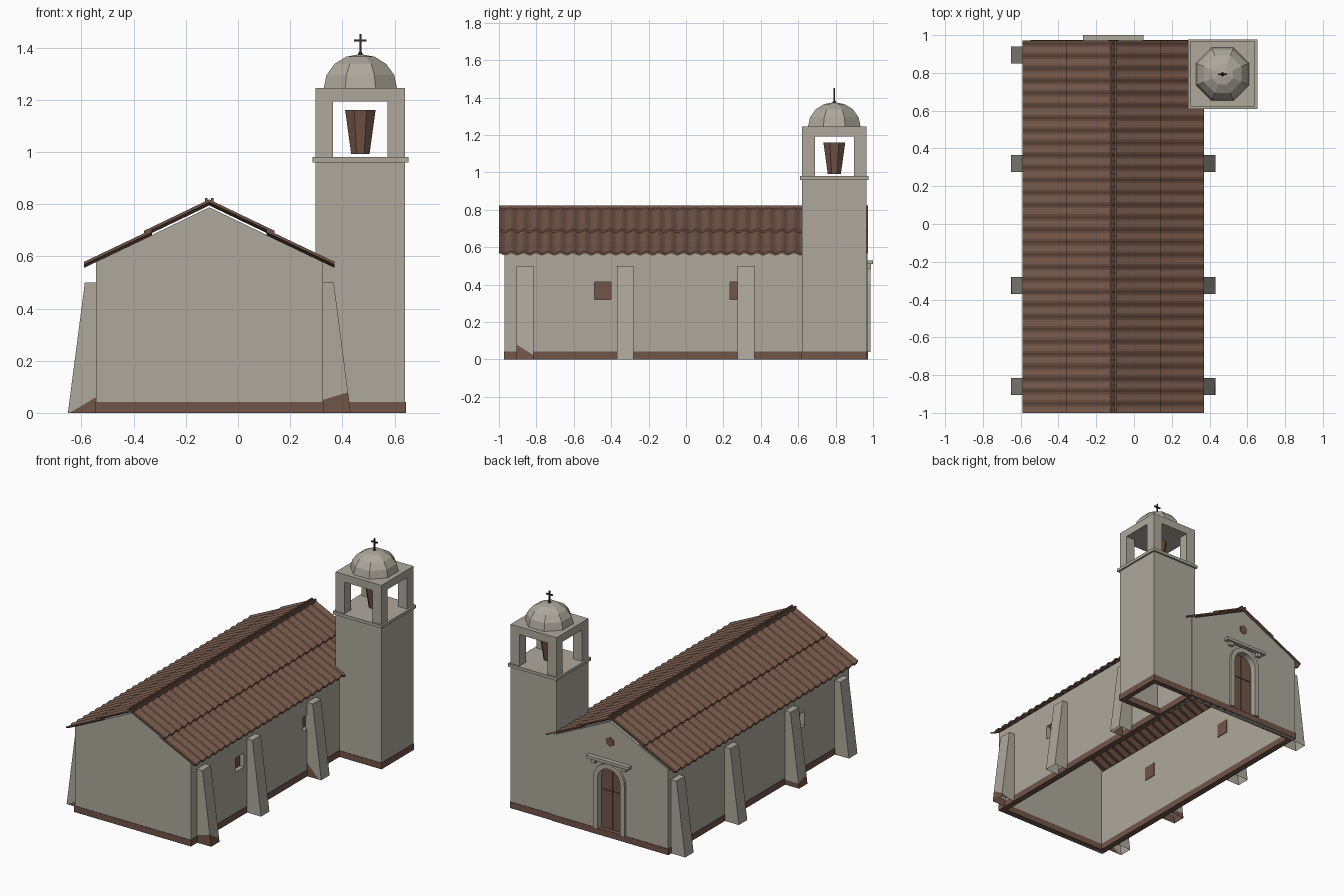
import bpy, bmesh, math
from mathutils import Vector

if "Cube" in bpy.data.objects:
    bpy.data.objects.remove(bpy.data.objects["Cube"])


def material(name, rgb):
    m = bpy.data.materials.new(name)
    m.diffuse_color = (*rgb, 1)
    m.use_nodes = True
    m.node_tree.nodes["Principled BSDF"].inputs["Base Color"].default_value = m.diffuse_color
    return m


PLASTER = material("plaster", (0.42, 0.395, 0.335))
CLAY = material("clay_brown", (0.165, 0.09, 0.064))
IRON = material("dark_iron", (0.035, 0.025, 0.02))


def finish(name, bm, *mats):
    bmesh.ops.recalc_face_normals(bm, faces=bm.faces)
    me = bpy.data.meshes.new(name)
    bm.to_mesh(me)
    bm.free()
    for m in mats:
        me.materials.append(m)
    ob = bpy.data.objects.new(name, me)
    bpy.context.collection.objects.link(ob)
    return ob


def prism(name, pts, a, b, mat, axis="y", open_bottom=False):
    """Extrude a profile of (u, z) points, or (x, y) for axis z, from a to b."""
    place = {"x": lambda u, v, w: (w, u, v), "y": lambda u, v, w: (u, w, v),
             "z": lambda u, v, w: (u, v, w)}[axis]
    bm = bmesh.new()
    f = bm.faces.new([bm.verts.new(place(u, v, a)) for u, v in pts])
    r = bmesh.ops.extrude_face_region(bm, geom=[f])
    top = [e for e in r["geom"] if isinstance(e, bmesh.types.BMVert)]
    bmesh.ops.translate(bm, verts=top, vec=place(0, 0, b - a))
    ob_faces = [f for f in bm.faces if max(v.co.z for v in f.verts) < 1e-4]
    bmesh.ops.recalc_face_normals(bm, faces=bm.faces)
    if open_bottom:
        bmesh.ops.delete(bm, geom=ob_faces, context="FACES")
    return finish(name, bm, mat)


def box(name, x0, x1, y0, y1, z0, z1, mat, open_bottom=False):
    return prism(name, [(x0, y0), (x1, y0), (x1, y1), (x0, y1)], z0, z1, mat, "z", open_bottom)


def ring(name, x0, x1, y0, y1, z0, z1, t, mat):
    """Rectangular band with an open middle."""
    bm = bmesh.new()
    loops = []
    for d, z in ((0, z0), (0, z1), (t, z1), (t, z0)):
        loops.append([bm.verts.new(p) for p in ((x0 + d, y0 + d, z), (x1 - d, y0 + d, z),
                                               (x1 - d, y1 - d, z), (x0 + d, y1 - d, z))])
    for i in range(4):
        A, B = loops[i], loops[(i + 1) % 4]
        for j in range(4):
            k = (j + 1) % 4
            bm.faces.new((A[j], A[k], B[k], B[j]))
    return finish(name, bm, mat)


def lathe(name, rings, cx, cy, mat, n=8, turn=math.pi / 8):
    bm = bmesh.new()
    rows = [[bm.verts.new((cx + r * math.cos(turn + i * math.tau / n),
                           cy + r * math.sin(turn + i * math.tau / n), z))
             for i in range(n)] for r, z in rings]
    for A, B in zip(rows, rows[1:]):
        for i in range(n):
            bm.faces.new((A[i], A[(i + 1) % n], B[(i + 1) % n], B[i]))
    bm.faces.new(rows[0])
    bm.faces.new(rows[-1])
    return finish(name, bm, mat)


def cut(ob, cutter):
    mod = ob.modifiers.new("cut", "BOOLEAN")
    mod.object, mod.solver = cutter, "EXACT"
    bpy.context.view_layer.objects.active = ob
    bpy.ops.object.modifier_apply(modifier=mod.name)
    bpy.data.objects.remove(cutter)


CX, HW, HL, T = -0.11, 0.435, 0.97, 0.035   # nave centre, half sizes, wall thickness
EAVE, PEAK = 0.578, 0.788

# Nave walls with recessed windows
for side, label in ((-1, "left"), (1, "right")):
    xo, xi = CX + side * HW, CX + side * (HW - T)
    x0, x1 = min(xo, xi), max(xo, xi)
    wall = box(label + "_wall", x0, x1, -HL + T, HL - T, 0, EAVE, PLASTER)
    for y in (-0.445, 0.28):
        cut(wall, box("window_cutter", x0 - 0.1, x1 + 0.1, y - 0.045, y + 0.045, 0.32, 0.415, PLASTER))
        box(label + "_window_shutter", xi - 0.004, xi + 0.004, y - 0.045, y + 0.045, 0.32, 0.415, CLAY)

gable = [(CX - HW, 0), (CX + HW, 0), (CX + HW, EAVE), (CX, PEAK), (CX - HW, EAVE)]
prism("front_wall", gable, -HL, -HL + T, PLASTER)
door_wall = prism("door_wall", gable, HL - T, HL, PLASTER)


def arch(r, z0, spring, n=12):
    arc = [(CX + r * math.cos(math.pi * i / n), spring + r * math.sin(math.pi * i / n))
           for i in range(n + 1)]
    return [(CX + r, z0)] + arc + [(CX - r, z0)]


# Arched doorway with surround, lintel and two leaves
R, SPRING, SILL = 0.085, 0.385, 0.04
cut(door_wall, prism("door_cutter", arch(R, SILL, SPRING), HL - 0.1, HL + 0.1, PLASTER))
prism("door_surround", arch(0.118, SILL, SPRING) + arch(R, SILL, SPRING)[::-1],
      HL - 0.005, HL + 0.016, PLASTER)
box("door_lintel", CX - 0.16, CX + 0.16, HL - 0.005, 1.0, 0.51, 0.53, PLASTER)
for s in (-1, 1):
    b = CX + s * 0.115
    box("lintel_bracket", b - 0.016, b + 0.016, HL - 0.005, HL + 0.02, 0.485, 0.51, PLASTER)
    xs = sorted((CX + s * 0.002, CX + s * R))
    box("door_leaf", *xs, HL - T - 0.004, HL - T + 0.006, SILL, 0.30, CLAY)
    box("door_upper_leaf", *xs, HL - T - 0.004, HL - T + 0.006, 0.304, 0.465, CLAY)
box("door_backing", CX - R, CX + R, HL - T - 0.012, HL - T - 0.004, SILL, 0.47, CLAY)

# Small gable window
prism("gable_window", [(CX + 0.033 * math.cos(a * math.pi / 3 + math.pi / 6),
                        0.65 + 0.033 * math.sin(a * math.pi / 3 + math.pi / 6))
                       for a in range(6)], HL - 0.003, HL + 0.003, CLAY)

# Painted base bands
ring("nave_base_band", CX - HW - 0.003, CX + HW + 0.003, -HL - 0.003, HL + 0.003, 0, 0.042, T + 0.006, CLAY)


def buttress(side, y, stain=None):
    """Sloped buttress; stain = (height, outward slope, sideways slope) of its brown foot."""
    xw = CX + side * HW
    pts = [(xw - side * 0.01, 0), (xw + side * 0.107, 0), (xw + side * 0.042, 0.5), (xw - side * 0.01, 0.5)]
    ob = prism(("right" if side > 0 else "left") + "_buttress", pts, y - 0.045, y + 0.045,
               PLASTER, open_bottom=True)
    if stain:
        h, sx, sy = stain
        co = Vector((xw, y - 0.045, h))
        no = Vector((-sx * side, -sy, 1))
        ob.data.materials.append(CLAY)
        bm = bmesh.new()
        bm.from_mesh(ob.data)
        bmesh.ops.bisect_plane(bm, geom=bm.verts[:] + bm.edges[:] + bm.faces[:], plane_co=co, plane_no=no)
        for f in bm.faces:
            f.material_index = int((f.calc_center_median() - co).dot(no) < 0)
        bm.to_mesh(ob.data)
        bm.free()


buttress(1, -0.86, (0.05, 0.3, -0.65))
buttress(1, -0.325)
buttress(1, 0.32, (0.09, -1.0, -2.0))
buttress(-1, -0.86, (0.06, -0.6, -0.5))
buttress(-1, -0.325, (0.06, 0.0, -0.3))
buttress(-1, 0.32)
buttress(-1, 0.895)

# Corrugated tile roof: two overlapping courses on each slope
Y0, Y1, WAVES, STEPS = -1.0, 0.972, 30, 6


def course(name, side, d0, z0, d1, z1):
    bm = bmesh.new()
    n = WAVES * STEPS
    rows = []
    for off in (0, -0.011):
        for d, z in ((d0, z0), (d1, z1)):
            rows.append([bm.verts.new((CX + side * d, Y0 + (Y1 - Y0) * i / n,
                                       z + off + 0.006 * math.cos(math.tau * i / STEPS)))
                         for i in range(n + 1)])
    for a, b in ((0, 1), (1, 3), (3, 2), (2, 0)):
        for i in range(n):
            bm.faces.new((rows[a][i], rows[a][i + 1], rows[b][i + 1], rows[b][i]))
    for i in (0, n):
        bm.faces.new((rows[0][i], rows[1][i], rows[3][i], rows[2][i]))
    finish(name, bm, CLAY)


for s in (-1, 1):
    course("upper_roof_tiles", s, 0.0, 0.812, 0.25, 0.692, )
    course("lower_roof_tiles", s, 0.22, 0.697, 0.48, 0.573)
    x = CX + s * 0.012
    box("ridge_rib", x - 0.005, x + 0.005, Y0, Y1, 0.803, 0.824, CLAY)

# Bell tower
TX, TY, TW = 0.469, 0.793, 0.172
box("tower", TX - TW, TX + TW, TY - TW, TY + TW, 0, 0.962, PLASTER, open_bottom=True)
ring("tower_base_band", TX - TW - 0.003, TX + TW + 0.003, TY - TW - 0.003, TY + TW + 0.003,
     0, 0.042, 0.035, CLAY)
box("tower_ledge", TX - 0.184, TX + 0.184, TY - 0.184, TY + 0.184, 0.96, 0.98, PLASTER)
P = 0.068
for sx in (-1, 1):
    for sy in (-1, 1):
        px, py = TX + sx * (TW - P / 2), TY + sy * (TW - P / 2)
        box("belfry_post", px - P / 2, px + P / 2, py - P / 2, py + P / 2, 0.98, 1.195, PLASTER)
box("belfry_top", TX - TW, TX + TW, TY - TW, TY + TW, 1.193, 1.245, PLASTER)

# Bell, dome and cross
lathe("bell", [(0.038, 0.992), (0.063, 1.16)], TX, TY, CLAY)
lathe("dome", [(0.151 * math.cos(a * math.pi / 8) + 0.001, 1.245 + 0.13 * math.sin(a * math.pi / 8))
               for a in range(5)], TX, TY, PLASTER)
lathe("cross_foot", [(0.012, 1.37), (0.005, 1.385)], TX, TY, IRON)
box("cross_upright", TX - 0.004, TX + 0.004, TY - 0.004, TY + 0.004, 1.37, 1.452, IRON)
box("cross_arm", TX - 0.024, TX + 0.024, TY - 0.004, TY + 0.004, 1.424, 1.432, IRON)
